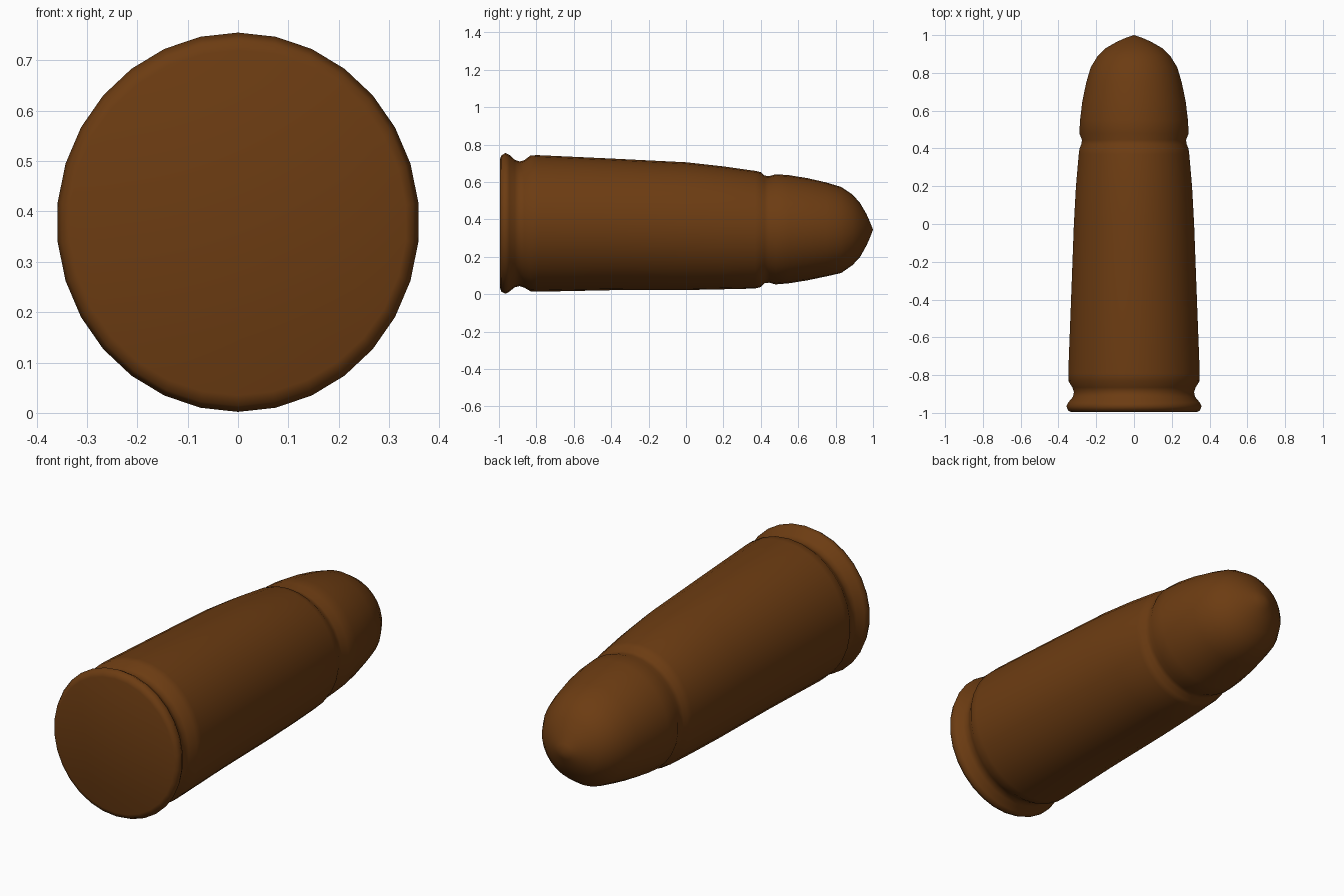
import bpy, bmesh, math

SIDES = 30

# Cross-sections along the length: y, half width, bottom z, top z
SECTIONS = [
    (-0.995, 0.335, 0.035, 0.720),
    (-0.988, 0.350, 0.014, 0.740),
    (-0.965, 0.360, 0.002, 0.755),
    (-0.945, 0.350, 0.013, 0.745),
    (-0.915, 0.325, 0.037, 0.718),
    (-0.890, 0.320, 0.043, 0.709),
    (-0.865, 0.328, 0.035, 0.716),
    (-0.830, 0.350, 0.015, 0.742),
    (-0.790, 0.350, 0.013, 0.743),
    (-0.400, 0.335, 0.021, 0.725),
    (0.000, 0.320, 0.022, 0.705),
    (0.200, 0.309, 0.026, 0.683),
    (0.370, 0.294, 0.030, 0.659),
    (0.400, 0.290, 0.038, 0.652),
    (0.420, 0.281, 0.060, 0.634),
    (0.445, 0.277, 0.061, 0.631),
    (0.480, 0.291, 0.052, 0.641),
    (0.550, 0.287, 0.058, 0.636),
    (0.650, 0.275, 0.074, 0.620),
    (0.750, 0.254, 0.095, 0.597),
    (0.830, 0.230, 0.113, 0.573),
    (0.890, 0.193, 0.155, 0.533),
    (0.930, 0.152, 0.197, 0.488),
    (0.965, 0.091, 0.260, 0.428),
    (0.985, 0.045, 0.305, 0.383),
]
TIP = (0, 1.0, 0.345)

# Lofted cartridge body, with rim groove, case shoulder and rounded nose
bm = bmesh.new()
rings = []
for y, w, lo, hi in SECTIONS:
    mid, h = (lo + hi) / 2, (hi - lo) / 2
    rings.append([bm.verts.new((w * math.sin(a), y, mid + h * math.cos(a)))
                  for a in (2 * math.pi * i / SIDES for i in range(SIDES))])
for a, b in zip(rings, rings[1:]):
    for i in range(SIDES):
        j = (i + 1) % SIDES
        bm.faces.new((a[i], a[j], b[j], b[i]))

# Flat base and nose tip
bm.faces.new(rings[0])
tip = bm.verts.new(TIP)
for i in range(SIDES):
    bm.faces.new((rings[-1][i], rings[-1][(i + 1) % SIDES], tip))
bmesh.ops.recalc_face_normals(bm, faces=bm.faces)
for f in bm.faces:
    f.smooth = True

mesh = bpy.data.meshes.new("cartridge")
bm.to_mesh(mesh)
bm.free()
cartridge = bpy.data.objects.new("cartridge", mesh)
bpy.context.collection.objects.link(cartridge)

# Dark copper colour
copper = bpy.data.materials.new("copper")
copper.diffuse_color = (0.15, 0.045, 0.006, 1)
mesh.materials.append(copper)
